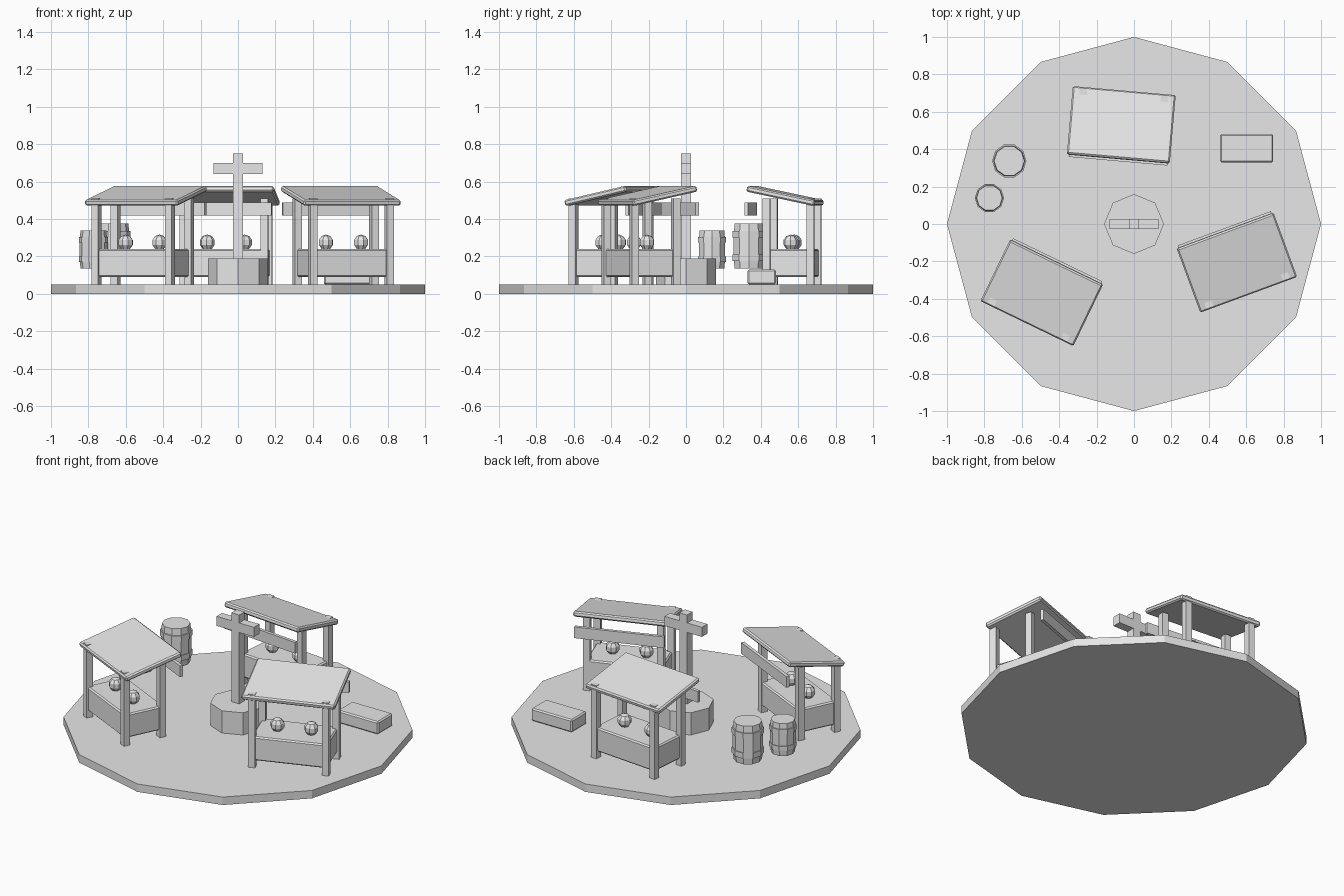
import bpy, bmesh, math
from mathutils import Matrix, Vector

if "Cube" in bpy.data.objects:
    bpy.data.objects.remove(bpy.data.objects["Cube"])

grey = bpy.data.materials.new("plain grey")
grey.diffuse_color = (0.8, 0.8, 0.8, 1)
grey.use_nodes = True
grey.node_tree.nodes["Principled BSDF"].inputs["Base Color"].default_value = grey.diffuse_color


def finish(name, bm, matrix=Matrix()):
    bmesh.ops.recalc_face_normals(bm, faces=bm.faces)
    mesh = bpy.data.meshes.new(name)
    bm.to_mesh(mesh)
    bm.free()
    mesh.materials.append(grey)
    ob = bpy.data.objects.new(name, mesh)
    ob.matrix_world = matrix
    bpy.context.collection.objects.link(ob)
    return ob


def box(name, center, size, matrix=Matrix(), tilt=0, bevel=0):
    bm = bmesh.new()
    bmesh.ops.create_cube(bm, size=1)
    bmesh.ops.scale(bm, vec=size, verts=bm.verts)
    if bevel:
        bmesh.ops.bevel(bm, geom=bm.edges[:], offset=bevel, segments=1, affect='EDGES')
    local = Matrix.Translation(center) @ Matrix.Rotation(math.radians(tilt), 4, 'X')
    return finish(name, bm, matrix @ local)


def lathe(name, profile, sides, matrix=Matrix()):
    """Closed turned solid from (radius, height) points, bottom to top."""
    bm = bmesh.new()
    rings = [[bm.verts.new((r * math.cos(2 * math.pi * i / sides),
                            r * math.sin(2 * math.pi * i / sides), z))
              for i in range(sides)] for r, z in profile]
    for a, b in zip(rings, rings[1:]):
        for i in range(sides):
            j = (i + 1) % sides
            bm.faces.new((a[i], a[j], b[j], b[i]))
    bm.faces.new(rings[0][::-1])
    bm.faces.new(rings[-1])
    return finish(name, bm, matrix)


def stall(x, y, angle):
    """Market stall; its open, high side faces local +y."""
    m = Matrix.Translation((x, y, 0)) @ Matrix.Rotation(math.radians(angle), 4, 'Z')
    for side in (-1, 1):
        for py in (-0.155, 0.08):
            box("stall_post", (side * 0.218, py, 0.28), (0.04, 0.04, 0.46), m)
        # produce on the counter
        bm = bmesh.new()
        bmesh.ops.create_uvsphere(bm, u_segments=8, v_segments=5, radius=0.042)
        finish("stall_produce", bm, m @ Matrix.Translation((side * 0.1, -0.04, 0.275)))
    box("stall_counter", (0, -0.034, 0.165), (0.45, 0.258, 0.15), m, bevel=0.008)
    box("stall_sign_board", (0, 0.185, 0.453), (0.53, 0.02, 0.07), m)
    box("stall_roof", (0, 0, 0.524), (0.552, 0.372, 0.032), m, tilt=12, bevel=0.008)


# Ground plaza
lathe("plaza_base", [(1, 0), (1, 0.05)], 12)

# Central plinth with cross-shaped signpost
lathe("plinth", [(0.16, 0.05), (0.16, 0.19)], 8)
box("signpost", (0, 0, 0.47), (0.054, 0.054, 0.56))
box("signpost_crossbar", (0, 0, 0.67), (0.26, 0.054, 0.06))

# Stalls around the plinth
stall(-0.493, -0.367, -25.8)
stall(0.55, -0.206, 20.2)
stall(-0.068, 0.53, 175)

# Barrels
barrel = [(0.081, 0), (0.085, 0.04), (0.092, 0.04), (0.092, 0.075), (0.087, 0.075),
          (0.087, 0.165), (0.092, 0.165), (0.092, 0.2), (0.085, 0.2), (0.081, 0.24)]
for bx, by, s in ((-0.667, 0.337, 1), (-0.773, 0.139, 0.85)):
    lathe("barrel", [(r * s, z * s) for r, z in barrel], 10,
          Matrix.Translation((bx, by, 0.135)))

# Low crate
box("crate", (0.602, 0.405, 0.09), (0.285, 0.15, 0.08), bevel=0.008)
